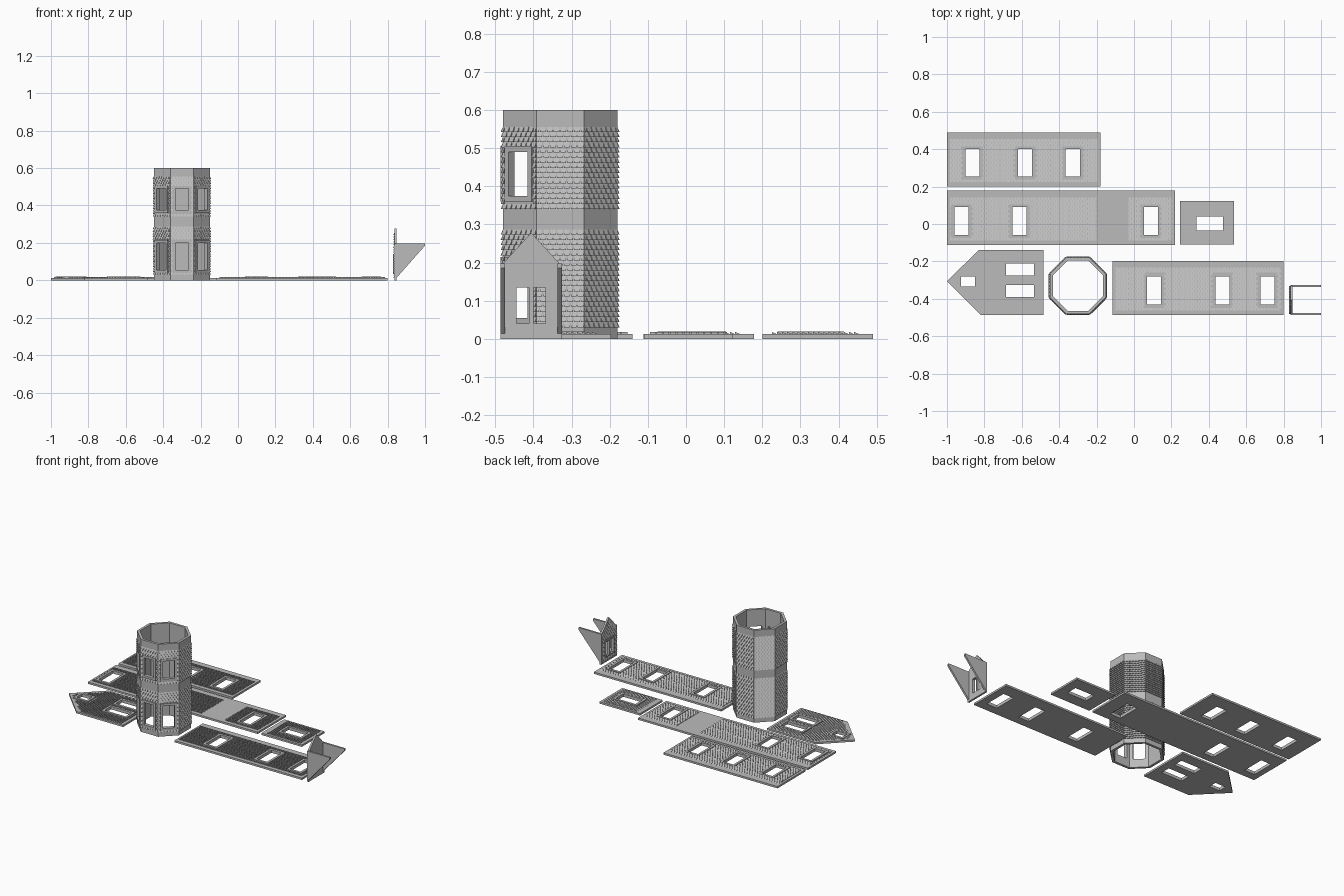
import bpy
import bmesh
import math
from mathutils import Matrix, Vector

cube = bpy.data.objects.get("Cube")
if cube:
    bpy.data.objects.remove(cube, do_unlink=True)

grey = bpy.data.materials.new("plain grey")
grey.use_nodes = True
COLOUR = (0.5, 0.5, 0.5, 1)
grey.diffuse_color = COLOUR
grey.node_tree.nodes["Principled BSDF"].inputs["Base Color"].default_value = COLOUR

ROW, TILE, GAP, LIP = 0.0135, 0.018, 0.003, 0.006
UP, NORTH = Vector((0, 0, 1)), Vector((0, 1, 0))
LEFTWARD = Vector((-1, 0, 0))


def facing(out, up, origin):
    """Matrix whose local x, y, z are the wall's width, height and outside."""
    m = Matrix((up.cross(out), up, out)).transposed().to_4x4()
    m.translation = origin
    return m


def rect(u0, v0, u1, v1):
    return [(u0, v0), (u1, v0), (u1, v1), (u0, v1)]


def grow(r, d):
    return (r[0] - d, r[1] - d, r[2] + d, r[3] + d)


def plate(bm, loops, w0, w1):
    """Extruded flat shape; loops after the first are holes."""
    curve = bpy.data.curves.new("plate", "CURVE")
    curve.dimensions = "2D"
    curve.fill_mode = "BOTH"
    curve.extrude = (w1 - w0) / 2
    for loop in loops:
        s = curve.splines.new("POLY")
        s.points.add(len(loop) - 1)
        for p, (u, v) in zip(s.points, loop):
            p.co = (u, v, 0, 1)
        s.use_cyclic_u = True
    ob = bpy.data.objects.new("plate", curve)
    bpy.context.collection.objects.link(ob)
    dg = bpy.context.evaluated_depsgraph_get()
    me = bpy.data.meshes.new_from_object(ob.evaluated_get(dg))
    me.transform(Matrix.Translation((0, 0, (w0 + w1) / 2)))
    bm.from_mesh(me)
    bpy.data.objects.remove(ob, do_unlink=True)
    bpy.data.curves.remove(curve)
    bpy.data.meshes.remove(me)


def inside(outline, u, v, margin):
    """True when the point lies within a convex, anticlockwise outline."""
    for i, a in enumerate(outline):
        b = outline[(i + 1) % len(outline)]
        du, dv = b[0] - a[0], b[1] - a[1]
        if (du * (v - a[1]) - dv * (u - a[0])) / math.hypot(du, dv) < margin:
            return False
    return True


def shingle(bm, u0, v0, u1, v1):
    a, b, c, d, e, f = [bm.verts.new(p) for p in (
        (u0, v0, 0), (u1, v0, 0), (u1, v0, LIP), (u0, v0, LIP), (u1, v1, 0), (u0, v1, 0))]
    for face in ((a, b, c, d), (d, c, e, f), (b, e, c), (a, d, f)):
        bm.faces.new(face)


def shingle_zone(bm, zone, outline, holes, margin, trim):
    u_min, v_min, u_max, v_max = zone
    for row in range(int((v_max - v_min) / ROW + 0.01)):
        v0 = v_min + row * ROW
        u = u_min - (row % 2) * TILE / 2
        while u < u_max:
            t = (max(u, u_min), v0, min(u + TILE - GAP, u_max), v0 + ROW)
            u += TILE
            if t[2] - t[0] < GAP:
                continue
            if not all(inside(outline, *p, margin) for p in rect(*t)):
                continue
            keep = True
            for h in holes:
                g = grow(h, trim)
                if t[0] < g[2] and t[2] > g[0] and t[1] < g[3] and t[3] > g[1]:
                    keep = False
            if keep:
                shingle(bm, *t)


def wall(name, matrix, outline, holes=(), zones=(), thick=0.012, trim=0.015, margin=0.0):
    bm = bmesh.new()
    plate(bm, [outline] + [rect(*h) for h in holes], -thick, 0)
    for h in holes:  # raised window surround
        plate(bm, [rect(*grow(h, trim)), rect(*h)], 0, LIP + 0.001)
    for z in zones:
        shingle_zone(bm, z, outline, holes, margin, trim * 0.7)
    me = bpy.data.meshes.new(name)
    bm.to_mesh(me)
    bm.free()
    me.materials.clear()
    me.materials.append(grey)
    for p in me.polygons:
        p.material_index = 0
        p.use_smooth = False
    ob = bpy.data.objects.new(name, me)
    ob.matrix_world = matrix
    bpy.context.collection.objects.link(ob)


# Octagonal tower, windows on the three front sides
APOTHEM, HEIGHT = 0.15, 0.6
half = APOTHEM * math.tan(math.pi / 8)
for i in range(8):
    angle = -math.pi / 2 + i * math.pi / 4
    out = Vector((math.cos(angle), math.sin(angle), 0))
    holes = [(-0.035, 0.055, 0.035, 0.2), (-0.035, 0.375, 0.035, 0.49)] if i in (0, 1, 7) else []
    wall(f"tower_side_{i + 1}", facing(out, UP, Vector((-0.3, -0.33, 0)) + out * APOTHEM),
         rect(-half, 0, half, HEIGHT), holes,
         [(-half, 0.03, half, 0.288), (-half, 0.34, half, 0.556)], thick=0.016)

# Long wall panels lying flat
flat = facing(UP, NORTH, Vector((0, 0, 0.012)))


def long_panel(name, box, windows, v0, v1, splits):
    u0, y0, u1, y1 = box
    zones = [(a, y0 + 0.025, b, y1 - 0.035) for a, b in splits]
    wall(name, flat, rect(*box), [(a, v0, a + 0.075, v1) for a in windows], zones)


long_panel("back_panel", (-1, 0.2, -0.18, 0.49), (-0.9, -0.62, -0.365),
           0.255, 0.4, [(-0.985, -0.195)])
long_panel("middle_panel", (-1, -0.112, 0.22, 0.178), (-0.96, -0.65, 0.053),
           -0.06, 0.09, [(-0.985, -0.2), (-0.03, 0.205)])
long_panel("front_panel", (-0.115, -0.487, 0.8, -0.197), (0.07, 0.435, 0.675),
           -0.43, -0.28, [(-0.1, 0.785)])

# Small panel and gable panel, their tops pointing to -x
sideways = facing(UP, LEFTWARD, Vector((0, 0, 0.012)))
wall("small_panel", sideways, rect(-0.11, -0.535, 0.123, -0.245),
     [(-0.035, -0.475, 0.04, -0.335)], [(-0.095, -0.515, 0.108, -0.265)])
wall("gable_panel", sideways,
     [(-0.487, 0.485), (-0.14, 0.485), (-0.14, 0.83), (-0.305, 1), (-0.487, 0.82)],
     [(-0.275, 0.535, -0.21, 0.685), (-0.39, 0.535, -0.325, 0.685), (-0.335, 0.85, -0.28, 0.925)],
     [(-0.475, 0.505, -0.152, 0.98)], margin=0.012)

# Dormer: gabled front and two triangular cheeks
wall("dormer_front", facing(LEFTWARD, UP, Vector((0.836, -0.406, 0))),
     [(-0.081, 0), (0.081, 0), (0.081, 0.19), (0, 0.278), (-0.081, 0.19)],
     [(-0.038, 0.04, -0.006, 0.135), (0.006, 0.04, 0.038, 0.135)],
     [(-0.075, 0.012, 0.075, 0.27)], trim=0.006, margin=0.006)
for name, y in (("dormer_right_cheek", -0.487), ("dormer_left_cheek", -0.337)):
    wall(name, facing(-NORTH, UP, Vector((0, y, 0))), [(0.836, 0), (1, 0.185), (1, 0.198), (0.836, 0.198)])
